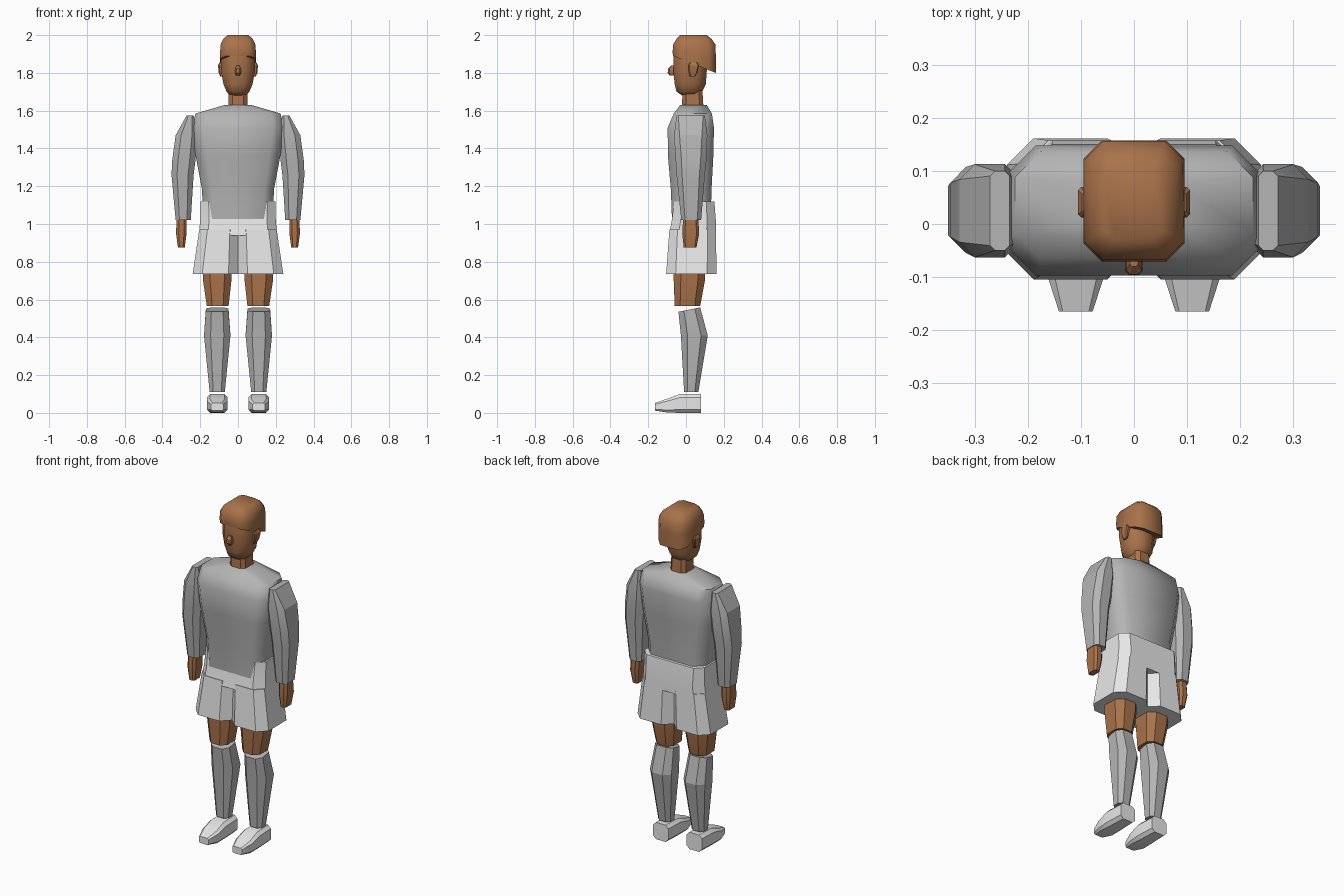
import bpy, bmesh, math


def material(name, rgb):
    m = bpy.data.materials.new(name)
    m.diffuse_color = (*rgb, 1)
    return m


SKIN = material("skin brown", (0.40, 0.17, 0.07))
SHIRT = material("mid grey", (0.46, 0.46, 0.46))
WHITE = material("off white", (0.80, 0.80, 0.80))


def loft(name, mat, sections, chamfer=0.25, angle=30, side=1, along_y=False):
    """Skin chamfered rectangles: (height, x0, x1, y0, y1, optional tilt)."""
    bm = bmesh.new()
    rings = []
    for s in sections:
        h, x0, x1, y0, y1 = s[:5]
        tilt = s[5] if len(s) > 5 else 0
        cx, cy, hx, hy = (x0 + x1) / 2, (y0 + y1) / 2, (x1 - x0) / 2, (y1 - y0) / 2
        c = chamfer * 2 * min(hx, hy)
        pts = [(hx - c, -hy), (hx, c - hy), (hx, hy - c), (hx - c, hy),
               (c - hx, hy), (-hx, hy - c), (-hx, c - hy), (c - hx, -hy)]
        ring = []
        for u, v in pts:
            co = (cx + u, h, cy + v) if along_y else (cx + u, cy + v, h + tilt * v)
            ring.append(bm.verts.new((co[0] * side, co[1], co[2])))
        rings.append(ring)
    for a, b in zip(rings, rings[1:]):
        for i in range(8):
            j = (i + 1) % 8
            bm.faces.new((a[i], a[j], b[j], b[i]))
    bm.faces.new(rings[0])
    bm.faces.new(rings[-1])
    bmesh.ops.recalc_face_normals(bm, faces=bm.faces)
    me = bpy.data.meshes.new(name)
    bm.to_mesh(me)
    bm.free()
    me.materials.append(mat)
    ob = bpy.data.objects.new(name, me)
    bpy.context.collection.objects.link(ob)
    bpy.ops.object.select_all(action='DESELECT')
    ob.select_set(True)
    bpy.context.view_layer.objects.active = ob
    bpy.ops.object.shade_smooth_by_angle(angle=math.radians(angle))
    return ob


def sym(*rows):
    """Sections centred on x: (z, half width, y0, y1, optional tilt)."""
    return [(r[0], -r[1], r[1], *r[2:]) for r in rows]


# Head, hair, nose and neck
loft("head", SKIN, sym((1.68, 0.04, -0.02, 0.06), (1.70, 0.06, -0.05, 0.085),
                       (1.74, 0.077, -0.06, 0.105), (1.81, 0.09, -0.067, 0.11),
                       (1.90, 0.092, -0.067, 0.12), (1.95, 0.085, -0.06, 0.12)), 0.28, 50)
loft("hair", SKIN, sym((1.845, 0.095, -0.069, 0.158, -0.40), (1.90, 0.095, -0.071, 0.158, -0.1),
                       (1.95, 0.092, -0.068, 0.156), (1.98, 0.078, -0.05, 0.135),
                       (2.0, 0.055, -0.03, 0.11)), 0.18, 50)
loft("nose", SKIN, sym((1.785, 0.009, -0.085, -0.05), (1.80, 0.016, -0.097, -0.05),
                       (1.822, 0.015, -0.095, -0.05), (1.838, 0.008, -0.08, -0.05)))
loft("neck", SKIN, sym((1.58, 0.052, -0.025, 0.095), (1.74, 0.048, -0.015, 0.085)), 0.2)

# Shirt body
loft("shirt_body", SHIRT, sym(
    (0.99, 0.185, -0.073, 0.13), (1.18, 0.19, -0.08, 0.135), (1.365, 0.225, -0.096, 0.145),
    (1.51, 0.245, -0.097, 0.148), (1.585, 0.225, -0.065, 0.137),
    (1.63, 0.07, -0.03, 0.11)), 0.24, 50)

# Shorts waist, rising over the shirt at the sides and back
loft("shorts_waist", WHITE, sym((0.94, 0.208, -0.09, 0.158), (1.02, 0.20, -0.075, 0.158),
                                (1.12, 0.198, -0.062, 0.15)), 0.2)

for side, tag in ((1, "left"), (-1, "right")):
    loft(tag + "_ear", SKIN, [(1.78, 0.075, 0.094, 0.02, 0.05), (1.80, 0.075, 0.102, 0.015, 0.06),
                              (1.84, 0.075, 0.106, 0.012, 0.07),
                              (1.855, 0.075, 0.098, 0.02, 0.06)], 0.2, side=side)
    loft(tag + "_sleeve", SHIRT, [
        (1.02, 0.25, 0.33, -0.025, 0.08), (1.26, 0.235, 0.352, -0.05, 0.10),
        (1.34, 0.225, 0.348, -0.055, 0.108), (1.47, 0.215, 0.33, -0.063, 0.113),
        (1.575, 0.235, 0.272, -0.05, 0.10)], 0.25, 20, side)
    loft(tag + "_hand", SKIN, [(0.875, 0.282, 0.318, -0.012, 0.055), (0.95, 0.272, 0.328, -0.02, 0.07),
                               (1.03, 0.272, 0.325, -0.015, 0.065)], 0.25, 20, side)
    # Legs
    loft(tag + "_shorts_leg", WHITE, [(0.735, 0.0, 0.24, -0.105, 0.162),
                                      (0.97, 0.0, 0.205, -0.088, 0.158)], 0.21, 20, side)
    loft(tag + "_thigh", SKIN, [(0.565, 0.05, 0.165, -0.06, 0.075), (0.70, 0.035, 0.185, -0.065, 0.10),
                                (0.78, 0.035, 0.185, -0.065, 0.10)], 0.25, 20, side)
    loft(tag + "_sock", SHIRT, [(0.11, 0.07, 0.15, -0.01, 0.065), (0.41, 0.04, 0.18, -0.027, 0.115),
                                (0.547, 0.05, 0.17, -0.04, 0.075, 0.2)], 0.25, 20, side)
    loft(tag + "_shoe", WHITE, [(-0.165, 0.078, 0.142, 0.012, 0.052), (-0.10, 0.057, 0.163, 0.002, 0.075),
                                (-0.03, 0.055, 0.165, 0.0, 0.10), (0.08, 0.06, 0.16, 0.0, 0.10)],
         0.18, 40, side, along_y=True)
